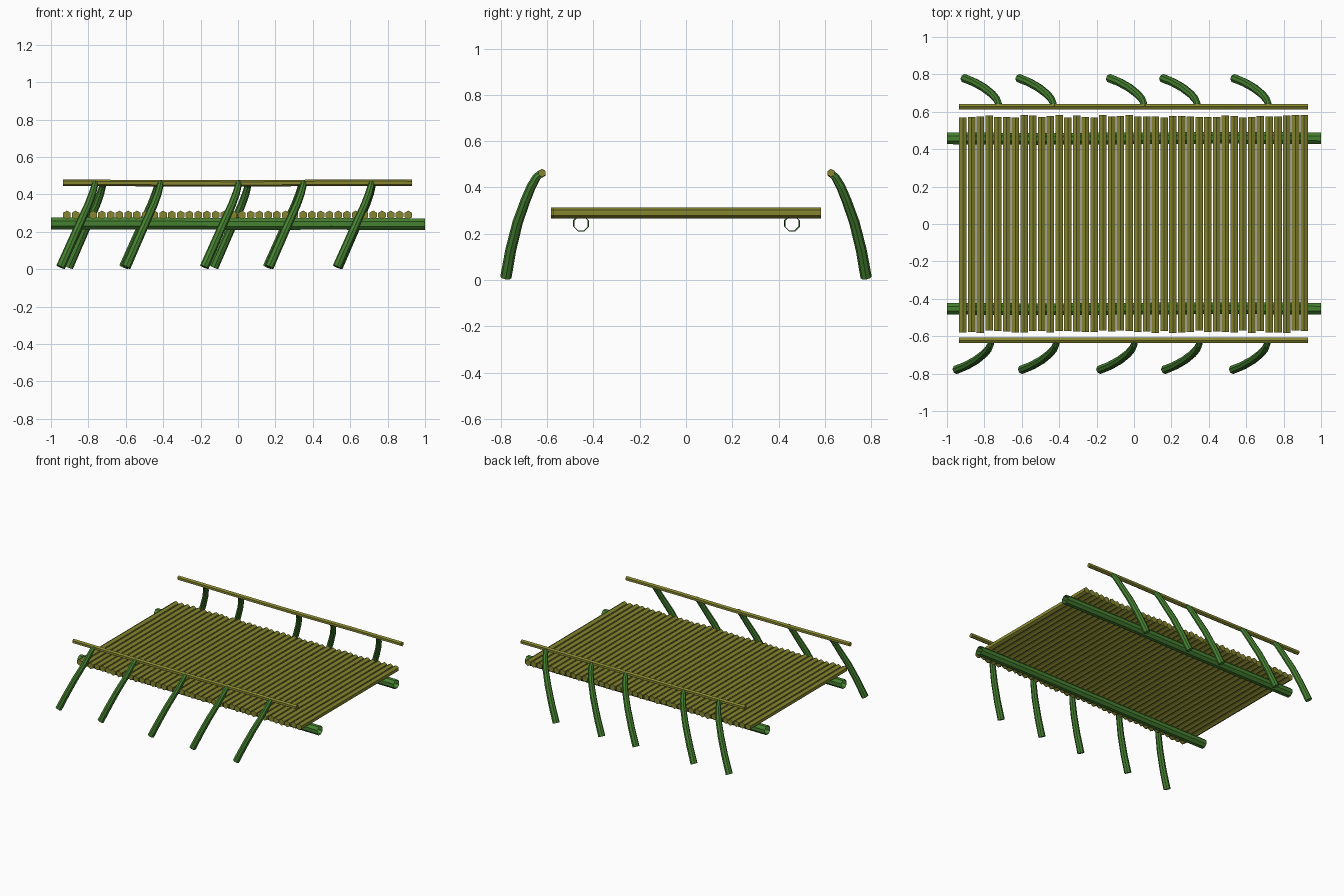
import bpy, bmesh, math, random
from mathutils import Vector

if "Cube" in bpy.data.objects:
    bpy.data.objects.remove(bpy.data.objects["Cube"])

random.seed(4)


def material(name, rgb):
    m = bpy.data.materials.new(name)
    m.diffuse_color = (*rgb, 1)
    m.use_nodes = True
    m.node_tree.nodes["Principled BSDF"].inputs["Base Color"].default_value = m.diffuse_color
    return m


OLIVE = material("olive_wood", (0.24, 0.24, 0.03))
GREEN = material("green_wood", (0.06, 0.22, 0.03))


def add_tube(bm, path, radii, sides, caps=True, turn=0.0):
    """Sweep a polygon ring along a path, with one radius per point."""
    pts = [Vector(p) for p in path]
    rings, normal = [], None
    for i, p in enumerate(pts):
        t = (pts[min(i + 1, len(pts) - 1)] - pts[max(i - 1, 0)]).normalized()
        if normal is None:
            normal = Vector((0, 0, 1)) if abs(t.z) < 0.8 else Vector((1, 0, 0))
        normal = (normal - t * normal.dot(t)).normalized()
        side = t.cross(normal)
        ring = []
        for k in range(sides):
            a = turn + 2 * math.pi * k / sides
            ring.append(bm.verts.new(p + radii[i] * (math.cos(a) * normal + math.sin(a) * side)))
        rings.append(ring)
    for a, b in zip(rings, rings[1:]):
        for k in range(sides):
            n = (k + 1) % sides
            bm.faces.new((a[k], a[n], b[n], b[k]))
    if caps:
        bm.faces.new(rings[0][::-1])
        bm.faces.new(rings[-1])


def make_object(name, bm, mat):
    mesh = bpy.data.meshes.new(name)
    bm.to_mesh(mesh)
    bm.free()
    mesh.materials.append(mat)
    ob = bpy.data.objects.new(name, mesh)
    bpy.context.collection.objects.link(ob)
    return ob


# Deck: forty hexagonal poles of slightly uneven length
bm = bmesh.new()
for i in range(40):
    x = -0.915 + i * 1.825 / 39
    y0 = -0.575 + random.uniform(-0.009, 0.006)
    y1 = 0.575 + random.uniform(-0.006, 0.009)
    add_tube(bm, [(x, y0, 0.29), (x, y1, 0.29)], [0.0235] * 2, 6)
make_object("deck_poles", bm, OLIVE)

# Two hollow beams under the deck, with a slight waver
for name, y in (("front_beam", -0.453), ("back_beam", 0.458)):
    bm = bmesh.new()
    path = [(-1, y, 0.245), (-0.5, y - 0.003, 0.245), (0, y, 0.242),
            (0.5, y + 0.003, 0.243), (1, y, 0.241)]
    add_tube(bm, path, [0.034] * 5, 8, caps=False, turn=math.pi / 8)
    make_object(name, bm, GREEN)

# Handrails
for name, y in (("front_rail", -0.622), ("back_rail", 0.627)):
    bm = bmesh.new()
    path = [(-0.935, y, 0.463), (-0.4, y, 0.460), (0.1, y, 0.459),
            (0.5, y, 0.463), (0.93, y, 0.462)]
    add_tube(bm, path, [0.017] * 5, 6)
    make_object(name, bm, OLIVE)

# Curved leaning posts: x offset from the foot, distance out, height
PROFILE = [(0, 0.778, 0.012), (0.052, 0.757, 0.13), (0.105, 0.727, 0.25),
           (0.148, 0.693, 0.345), (0.170, 0.668, 0.405), (0.181, 0.645, 0.445),
           (0.184, 0.625, 0.462)]
RADII = [0.0245, 0.0235, 0.0225, 0.021, 0.020, 0.018, 0.016]
FEET = {"front": (-1, [-0.948, -0.598, -0.180, 0.167, 0.530]),
        "back": (1, [-0.905, -0.612, -0.128, 0.157, 0.537])}
for side, (sign, feet) in FEET.items():
    for n, fx in enumerate(feet):
        bm = bmesh.new()
        add_tube(bm, [(fx + dx, sign * y, z) for dx, y, z in PROFILE], RADII, 8)
        make_object(f"{side}_post_{n + 1}", bm, GREEN)
